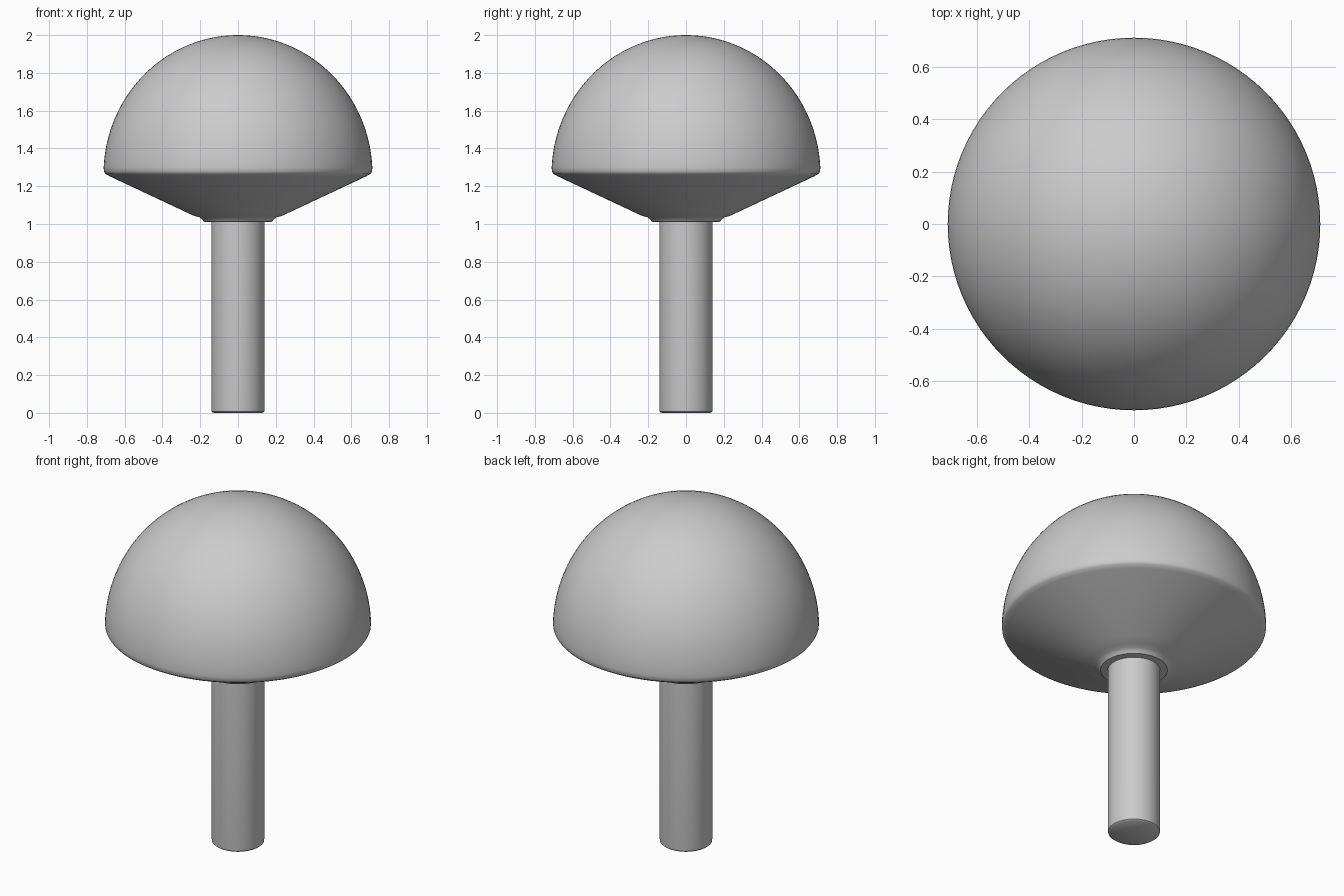
import bpy, bmesh, math

if "Cube" in bpy.data.objects:
    bpy.data.objects.remove(bpy.data.objects["Cube"])

SEGMENTS = 96


def lathe(name, profile):
    """Spin a (radius, z) profile around the z axis."""
    bm = bmesh.new()
    verts = [bm.verts.new((r, 0, z)) for r, z in profile]
    edges = [bm.edges.new(pair) for pair in zip(verts, verts[1:])]
    bmesh.ops.spin(bm, geom=verts + edges, cent=(0, 0, 0), axis=(0, 0, 1),
                   angle=math.tau, steps=SEGMENTS, use_duplicate=False)
    bmesh.ops.remove_doubles(bm, verts=bm.verts, dist=0.0005)
    bmesh.ops.recalc_face_normals(bm, faces=bm.faces)
    mesh = bpy.data.meshes.new(name)
    bm.to_mesh(mesh)
    bm.free()
    obj = bpy.data.objects.new(name, mesh)
    bpy.context.collection.objects.link(obj)
    bpy.ops.object.select_all(action='DESELECT')
    obj.select_set(True)
    bpy.context.view_layer.objects.active = obj
    bpy.ops.object.shade_smooth_by_angle(angle=math.radians(40))
    return obj


# Mushroom cap: dome, softly rounded rim, conical underside and small collar
dome_steps = 28
dome = []
for i in range(dome_steps + 1):
    a = math.pi / 2 * (1 - i / dome_steps * 0.97)
    dome.append((0.712 * math.cos(a), 1.265 + 0.735 * math.sin(a)))
dome[0] = (0, 2)
underside = [(0.71, 1.278), (0.702, 1.266), (0.68, 1.253), (0.28, 1.065),
             (0.235, 1.044), (0.205, 1.036), (0.19, 1.025), (0.18, 1.012),
             (0.14, 1.01)]
lathe("mushroom_cap", dome + underside)

# Stem: straight cylinder with a slightly eased bottom edge
lathe("stem", [(0.141, 1.012), (0.141, 0.02), (0.139, 0.007),
               (0.13, 0), (0, 0)])
